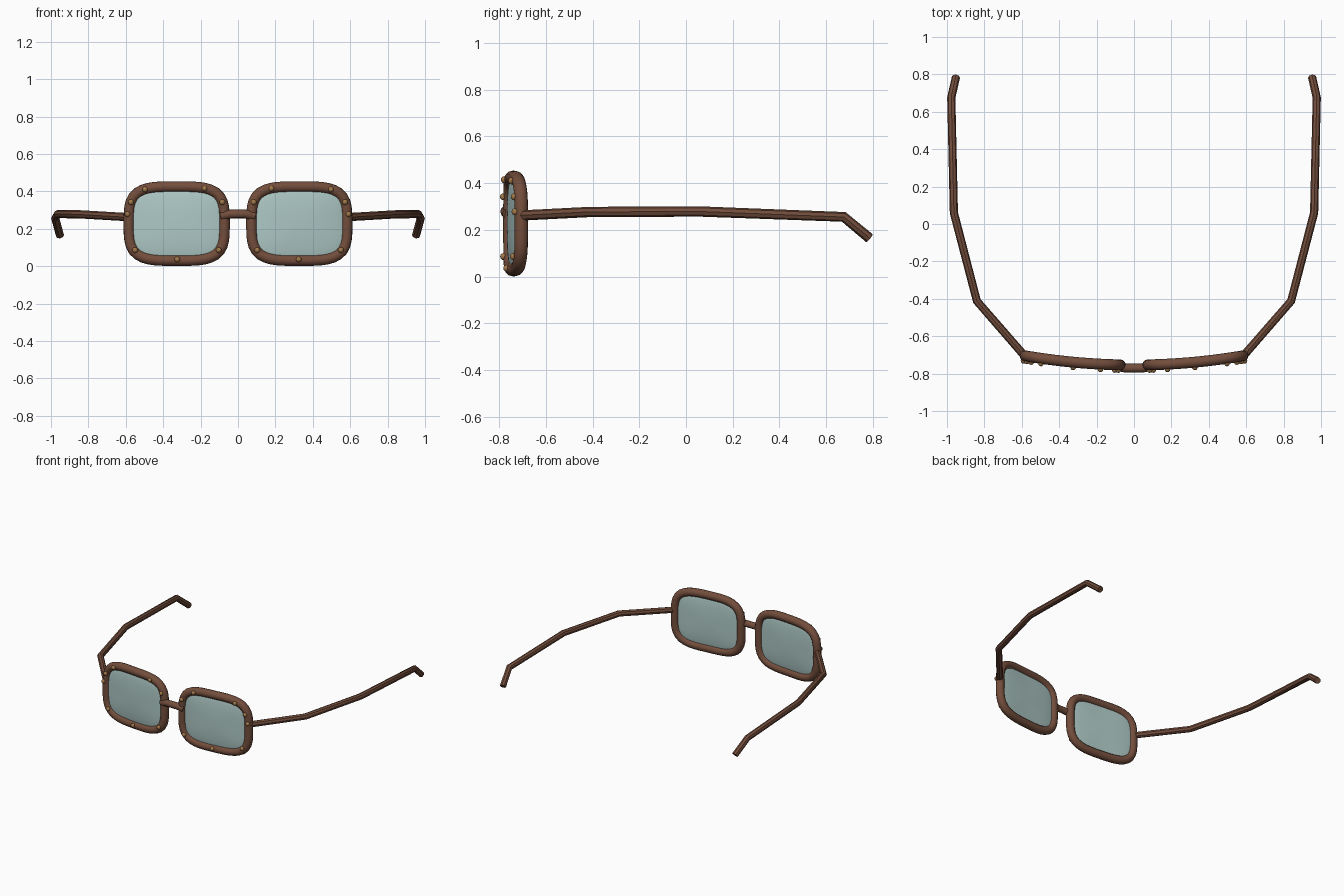
import bpy, bmesh
from math import sin, cos, pi, sqrt

if "Cube" in bpy.data.objects:
    bpy.data.objects.remove(bpy.data.objects["Cube"])

CX, CZ = 0.328, 0.2275       # lens centre
A, B, N = 0.255, 0.197, 3.7  # rim centreline half sizes and squareness
TUBE = 0.029


def material(name, color):
    m = bpy.data.materials.new(name)
    m.diffuse_color = color
    m.use_nodes = True
    m.node_tree.nodes["Principled BSDF"].inputs["Base Color"].default_value = m.diffuse_color
    return m


BROWN = material("brown_frame", (0.17, 0.075, 0.045, 1))
BRASS = material("brass", (0.36, 0.19, 0.07, 1))
GLASS = material("tinted_glass", (0.42, 0.58, 0.56, 0.85))


def wrap(x):
    """Depth of the curved front at a given x."""
    return -0.754 + 0.145 * x * x


def outline(t, s=1.0):
    """Point on the rounded-square lens outline, scaled by s."""
    p = lambda v, h: h * abs(v) ** (2 / N) * (1 if v >= 0 else -1)
    return CX + s * p(cos(t), A), CZ + s * p(sin(t), B)


def finish(obj, mat, angle):
    obj.data.materials.append(mat)
    bpy.ops.object.select_all(action='DESELECT')
    obj.select_set(True)
    bpy.context.view_layer.objects.active = obj
    if obj.type == 'CURVE':
        bpy.ops.object.convert(target='MESH')
        obj = bpy.context.object
    bpy.ops.object.shade_smooth_by_angle(angle=angle)
    return obj


def tube(name, points, radius, closed=False, res=2):
    cu = bpy.data.curves.new(name, 'CURVE')
    cu.dimensions = '3D'
    cu.bevel_depth = radius
    cu.bevel_resolution = res
    cu.use_fill_caps = True
    sp = cu.splines.new('POLY')
    sp.points.add(len(points) - 1)
    for p, co in zip(sp.points, points):
        p.co = (*co, 1)
    sp.use_cyclic_u = closed
    obj = bpy.data.objects.new(name, cu)
    bpy.context.collection.objects.link(obj)
    return finish(obj, BROWN, 0.7)


def mesh_object(name, bm, mat, angle):
    bmesh.ops.recalc_face_normals(bm, faces=bm.faces)
    me = bpy.data.meshes.new(name)
    bm.to_mesh(me)
    bm.free()
    obj = bpy.data.objects.new(name, me)
    bpy.context.collection.objects.link(obj)
    return finish(obj, mat, angle)


# evenly spaced parameters would bunch at the flats, so use angle of direction
def even_outline(count):
    pts = []
    for i in range(count):
        t = 2 * pi * i / count
        c, s = cos(t), sin(t)
        r = (abs(c / A) ** N + abs(s / B) ** N) ** (-1 / N)
        pts.append((r * c, r * s))
    return pts


LOOP = even_outline(56)
RIVETS = [(0.179, 0.415), (0.497, 0.41), (0.572, 0.342), (0.591, 0.278),
          (0.55, 0.086), (0.325, 0.036), (0.103, 0.086), (0.084, 0.342)]

for side, label in ((1, "right"), (-1, "left")):
    # rim
    tube(label + "_rim", [(side * (CX + u), wrap(CX + u), CZ + v) for u, v in LOOP],
         TUBE, closed=True, res=4)

    # lens, domed on both faces
    bm = bmesh.new()
    steps = 7
    rings = []
    for k in range(1, 2 * steps):
        a = pi * k / (2 * steps)
        s, bulge = sin(a), -0.022 * cos(a)
        rings.append([bm.verts.new((side * (CX + u * s), wrap(CX + u * s) + bulge, CZ + v * s))
                      for u, v in LOOP])
    n = len(LOOP)
    for r0, r1 in zip(rings, rings[1:]):
        for i in range(n):
            bm.faces.new((r0[i], r0[(i + 1) % n], r1[(i + 1) % n], r1[i]))
    for ring, bulge in ((rings[0], -0.022), (rings[-1], 0.022)):
        pole = bm.verts.new((side * CX, wrap(CX) + bulge, CZ))
        for i in range(n):
            bm.faces.new((ring[i], ring[(i + 1) % n], pole))
    mesh_object(label + "_lens", bm, GLASS, 1.0)

    # rivets on the rim front
    bm = bmesh.new()
    for x, z in RIVETS:
        ret = bmesh.ops.create_uvsphere(bm, u_segments=12, v_segments=8, radius=0.015)
        bmesh.ops.translate(bm, verts=ret["verts"], vec=(side * x, wrap(x) - 0.028, z))
    mesh_object(label + "_rivets", bm, BRASS, 1.0)

    # temple arm with bent ear tip
    arm = [(0.585, -0.705, 0.262), (0.84, -0.412, 0.277), (0.963, 0.06, 0.279),
           (0.977, 0.675, 0.256), (0.952, 0.785, 0.165)]
    tube(label + "_temple", [(side * x, y, z) for x, y, z in arm], 0.022)

# nose bridge
tube("bridge", [(-0.09, -0.762, 0.268), (-0.04, -0.771, 0.279),
                (0.04, -0.771, 0.279), (0.09, -0.762, 0.268)], 0.024, res=3)
